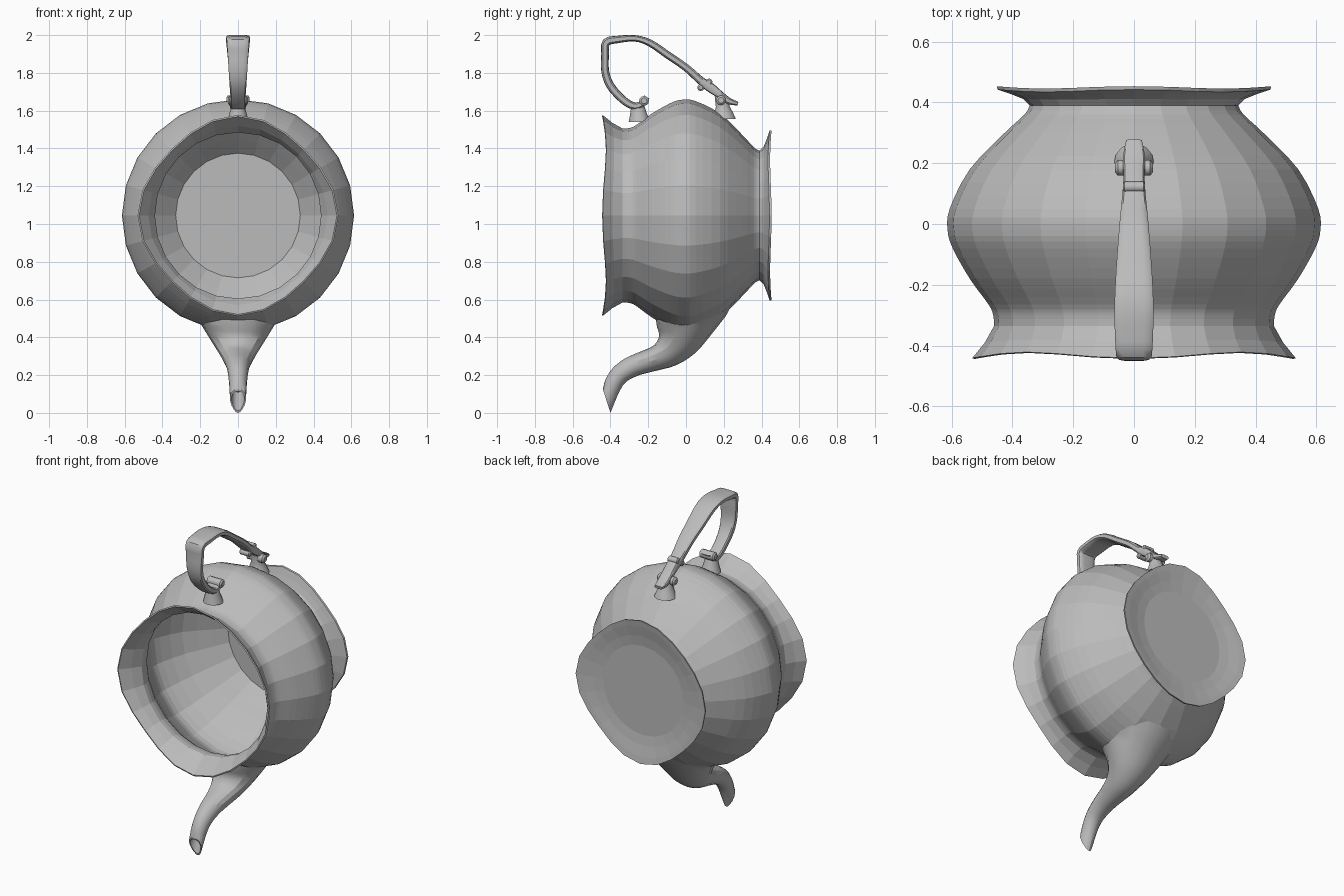
import bpy, bmesh, math
from mathutils import Vector

if "Cube" in bpy.data.objects:
    bpy.data.objects.remove(bpy.data.objects["Cube"])

AXIS_Z = 1.045
SEG = 24

metal = bpy.data.materials.new("grey pewter")
metal.diffuse_color = (0.5, 0.5, 0.5, 1)
metal.use_nodes = True
metal.node_tree.nodes["Principled BSDF"].inputs["Base Color"].default_value = metal.diffuse_color


def spline(pts, steps):
    """Catmull-Rom through tuples of any length."""
    out = []
    for i in range(len(pts) - 1):
        a, b = pts[max(i - 1, 0)], pts[i]
        c, d = pts[i + 1], pts[min(i + 2, len(pts) - 1)]
        for s in range(steps):
            t = s / steps
            out.append(tuple(
                0.5 * (2 * q + (r - p) * t + (2 * p - 5 * q + 4 * r - u) * t * t
                       + (3 * q - p - 3 * r + u) * t ** 3)
                for p, q, r, u in zip(a, b, c, d)))
    out.append(tuple(pts[-1]))
    return out


def loft(name, rings, cap_start=True, cap_end=True, smooth=None):
    """Skin a list of equal-sized point rings into one object."""
    bm = bmesh.new()
    vr = [[bm.verts.new(p) for p in ring] for ring in rings]
    n = len(vr[0])
    for a, b in zip(vr, vr[1:]):
        for i in range(n):
            j = (i + 1) % n
            bm.faces.new((a[i], a[j], b[j], b[i]))
    if cap_start:
        bm.faces.new(vr[0][::-1])
    if cap_end:
        bm.faces.new(vr[-1])
    bmesh.ops.recalc_face_normals(bm, faces=bm.faces)
    me = bpy.data.meshes.new(name)
    bm.to_mesh(me)
    bm.free()
    me.materials.append(metal)
    ob = bpy.data.objects.new(name, me)
    bpy.context.collection.objects.link(ob)
    if smooth:
        bpy.ops.object.select_all(action='DESELECT')
        ob.select_set(True)
        bpy.context.view_layer.objects.active = ob
        bpy.ops.object.shade_smooth_by_angle(angle=math.radians(smooth))
    return ob


# Body: one closed profile (y, radius, scallop weight) turned about the y axis
inner = spline([(.37, .33, 0), (.30, .40, 0), (.18, .515, 0), (.05, .58, 0),
                (-.02, .592, 0), (-.08, .57, 0), (-.18, .515, 0),
                (-.265, .45, 0), (-.33, .44, 0)], 2)
mouth = [(-.38, .466, .5), (-.434, .507, 1), (-.431, .515, 1), (-.385, .482, .5)]
outer = spline([(-.335, .46, 0), (-.30, .463, 0), (-.265, .478, 0),
                (-.18, .54, 0), (-.08, .596, 0), (-.02, .613, 0), (.05, .606, 0),
                (.18, .54, 0), (.30, .425, 0), (.36, .36, 0), (.39, .343, 0)], 3)
foot = [(.41, .36, .2), (.425, .395, .6), (.438, .432, 1), (.449, .434, 1),
        (.444, .40, .6), (.432, .34, .2), (.424, .28, 0), (.424, .02, 0)]


def turned_ring(y, r, w):
    ring = []
    for i in range(SEG):
        a = 2 * math.pi * i / SEG
        lobe = w * math.cos(4 * a)
        rr = r + 0.017 * lobe
        yy = y + math.copysign(0.010, y) * lobe * (1 if y < 0 else 0.4)
        ring.append((rr * math.sin(a), yy, AXIS_Z + rr * math.cos(a)))
    return ring


profile = [(.37, .02, 0)] + inner + mouth + outer + foot
loft("pot_body", [turned_ring(*p) for p in profile])


def body_radius(y):
    for a, b in zip(outer, outer[1:]):
        if a[0] <= y <= b[0]:
            return a[1] + (b[1] - a[1]) * (y - a[0]) / (b[0] - a[0])
    return outer[-1][1]


# Spout: sections given by upper point, lower point (y, z) and half width
sections = spline([(-.16, .47, .24, .55, .22), (-.142, .41, .13, .41, .16),
                   (-.17, .358, .05, .318, .115), (-.24, .325, -.05, .253, .085),
                   (-.32, .29, -.17, .22, .066), (-.385, .24, -.26, .195, .055),
                   (-.425, .18, -.335, .145, .048), (-.44, .125, -.40, 0, .045)], 3)
N = 16
rings = []
for k, (uy, uz, ly, lz, w) in enumerate(sections):
    taper = 0.28 * max(0, k - len(sections) + 4) / 3    # pointed lip
    ring = []
    for i in range(N):
        a = 2 * math.pi * i / N
        c, s = math.cos(a), math.sin(a)
        x = w * s * (1 - taper * 0.3 + taper * c)
        y = (uy + ly) / 2 + (uy - ly) / 2 * c
        z = (uz + lz) / 2 + (uz - lz) / 2 * c
        if k == 0:      # seat the root in the body wall
            z = AXIS_Z - math.sqrt((body_radius(y) - 0.008) ** 2 - x * x)
        ring.append(Vector((x, y, z)))
    rings.append(ring)


def shrunk(ring, f):
    c = sum(ring, Vector()) / len(ring)
    return [c + (p - c) * f for p in ring]


rings += [shrunk(rings[-1], 0.82), shrunk(rings[-3], 0.65)]
loft("spout", rings, cap_start=False, smooth=25)

# Handle: path (y, z, half width, half thickness) with a rounded-box section
path = spline([(-.207, 1.672, .035, .016), (-.238, 1.633, .042, .018),
               (-.285, 1.627, .040, .020), (-.345, 1.668, .040, .021),
               (-.402, 1.735, .045, .022), (-.428, 1.81, .050, .021),
               (-.428, 1.90, .056, .021), (-.422, 1.962, .060, .022),
               (-.36, 1.977, .064, .020), (-.27, 1.983, .065, .017),
               (-.19, 1.958, .062, .019), (-.10, 1.897, .056, .020),
               (0, 1.828, .048, .020), (.08, 1.757, .040, .022),
               (.13, 1.722, .036, .026), (.18, 1.685, .036, .020),
               (.225, 1.652, .036, .018), (.275, 1.637, .026, .010)], 3)
rings = []
for k, (y, z, w, h) in enumerate(path):
    a, b = path[max(k - 1, 0)], path[min(k + 1, len(path) - 1)]
    t = Vector((0, b[0] - a[0], b[1] - a[1])).normalized()
    nrm = Vector((0, -t.z, t.y))
    ring = []
    for i in range(12):
        ang = 2 * math.pi * (i + 0.5) / 12
        c, s = math.cos(ang), math.sin(ang)
        ring.append(Vector((w * math.copysign(abs(c) ** .5, c), y, z))
                    + nrm * h * math.copysign(abs(s) ** .5, s))
    rings.append(ring)
loft("handle", rings, smooth=35)


# Handle mounts: flared posts rising from the body
def post(name, levels):
    loft(name, [[(r * math.cos(a), y + r * math.sin(a), z)
                 for a in (2 * math.pi * i / 14 for i in range(14))]
                for y, z, r in levels], smooth=35)


post("front_handle_mount", [(-.245, 1.54, .06), (-.25, 1.575, .048), (-.255, 1.625, .036)])
post("rear_handle_mount", [(.20, 1.555, .066), (.20, 1.59, .050),
                           (.195, 1.62, .038), (.185, 1.675, .034)])


# Scrolls and leaf tips: short rolls lying along x
def roll(name, y, z, r, half):
    stations = [(-1, .6), (-.85, 1), (.85, 1), (1, .6)]
    loft(name, [[(half * s, y + r * f * math.cos(a), z + r * f * math.sin(a))
                 for a in (2 * math.pi * i / 12 for i in range(12))]
                for s, f in stations], smooth=35)


roll("front_scroll", -.222, 1.652, .026, .052)
roll("rear_scroll", .185, 1.655, .026, .062)
roll("leaf_tip_upper", .122, 1.752, .018, .036)
roll("leaf_tip_lower", .078, 1.722, .018, .036)
